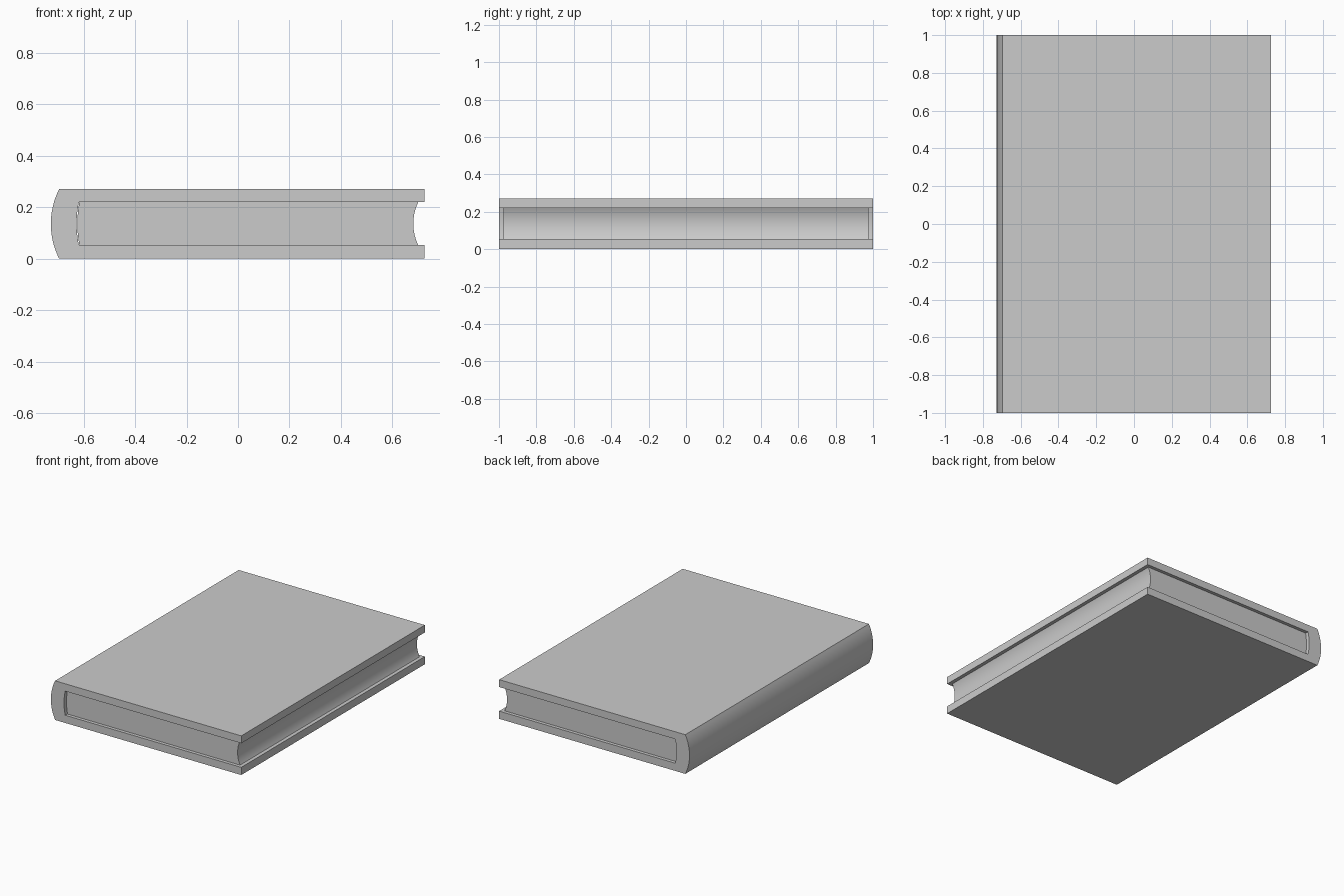
import bpy, bmesh, math

if "Cube" in bpy.data.objects:
    bpy.data.objects.remove(bpy.data.objects["Cube"])

H = 0.27            # total book thickness
Z0, Z1 = 0.053, 0.219   # inner faces of the two boards


def arc(x_edge, x_mid, z_a, z_b, n=16):
    """Circular arc from (x_edge, z_a) to (x_edge, z_b) bulging to x_mid."""
    half, sag = abs(z_b - z_a) / 2, abs(x_mid - x_edge)
    r = (half ** 2 + sag ** 2) / (2 * sag)
    a = math.asin(half / r)
    side = 1 if x_mid > x_edge else -1
    up = 1 if z_b > z_a else -1
    zc = (z_a + z_b) / 2
    pts = []
    for i in range(n + 1):
        t = -a + 2 * a * i / n
        pts.append((x_mid - side * r * (1 - math.cos(t)), zc + up * r * math.sin(t)))
    return pts


def extrude_profile(name, profile, half_len):
    """Extrude an x/z outline symmetrically along y."""
    bm = bmesh.new()
    face = bm.faces.new([bm.verts.new((x, -half_len, z)) for x, z in profile])
    geo = bmesh.ops.extrude_face_region(bm, geom=[face])["geom"]
    moved = [g for g in geo if isinstance(g, bmesh.types.BMVert)]
    bmesh.ops.translate(bm, verts=moved, vec=(0, 2 * half_len, 0))
    bmesh.ops.recalc_face_normals(bm, faces=bm.faces[:])
    me = bpy.data.meshes.new(name)
    bm.to_mesh(me)
    bm.free()
    ob = bpy.data.objects.new(name, me)
    bpy.context.collection.objects.link(ob)
    bpy.ops.object.select_all(action='DESELECT')
    ob.select_set(True)
    bpy.context.view_layer.objects.active = ob
    bpy.ops.object.shade_smooth_by_angle(angle=math.radians(15))
    return ob


# Cover: rounded spine with two boards, one C-shaped outline
cover = ([(0.725, H), (0.725, Z1)]
         + arc(-0.618, -0.627, Z1, Z0)
         + [(0.725, Z0), (0.725, 0)]
         + arc(-0.695, -0.727, 0, H))
extrude_profile("cover", cover, 1.0)

# Page block: rounded at the spine, hollow at the fore edge
pages = arc(-0.616, -0.624, Z1, Z0) + arc(0.70, 0.681, Z0, Z1)
extrude_profile("page_block", pages, 0.977)
